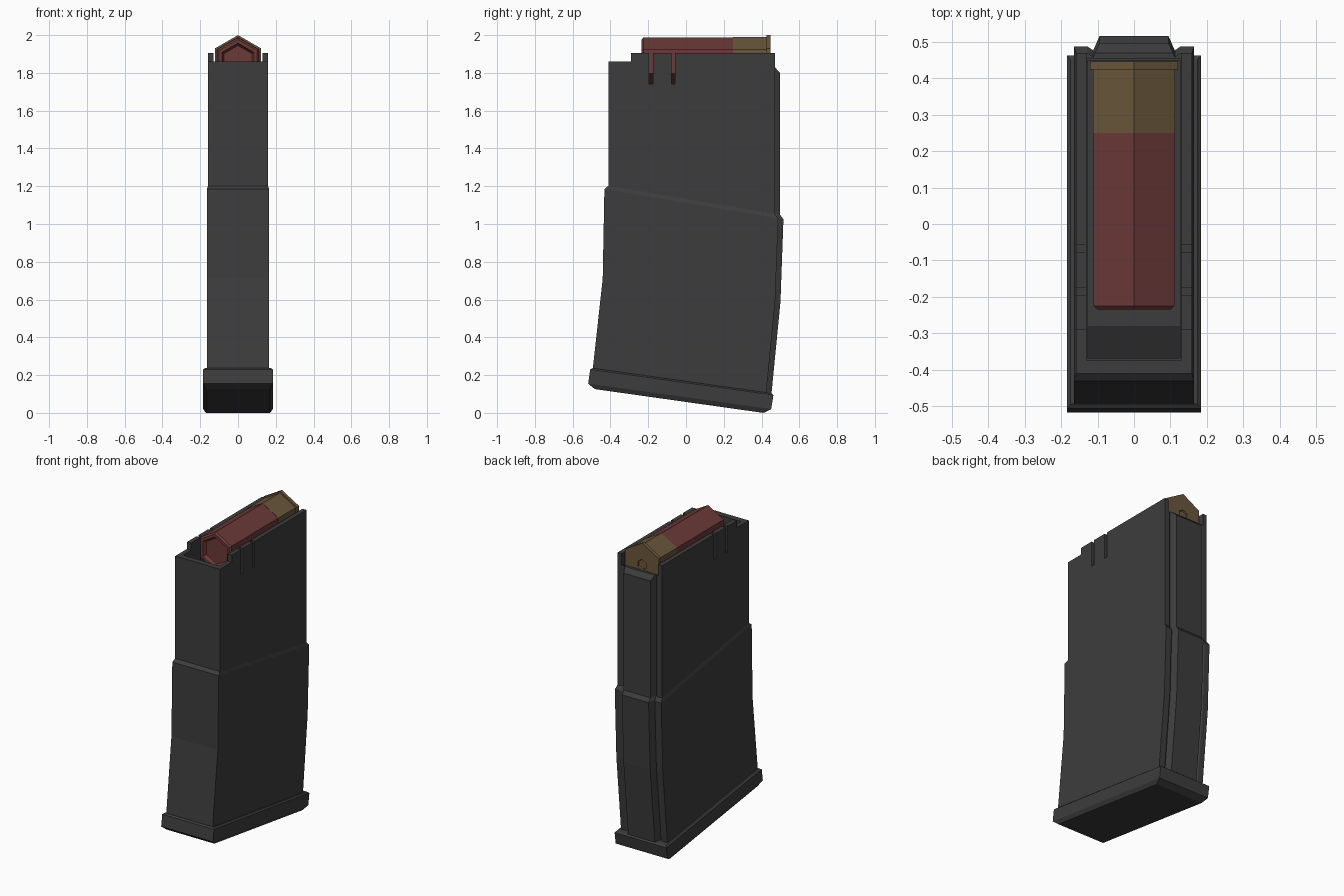
import bpy, bmesh, math

if "Cube" in bpy.data.objects:
    bpy.data.objects.remove(bpy.data.objects["Cube"])


def material(name, rgb):
    m = bpy.data.materials.new(name)
    m.diffuse_color = (*rgb, 1)
    m.use_nodes = True
    m.node_tree.nodes["Principled BSDF"].inputs["Base Color"].default_value = m.diffuse_color
    return m


GRAY = material("dark_gray", (0.046, 0.046, 0.046))
RED = material("dull_red", (0.150, 0.041, 0.041))
TAN = material("dull_brass", (0.145, 0.095, 0.045))


def loft(name, rings, mat):
    """Skin a list of equal-length point rings and cap both ends."""
    bm = bmesh.new()
    vs = [[bm.verts.new(p) for p in r] for r in rings]
    n = len(rings[0])
    for a, b in zip(vs, vs[1:]):
        for i in range(n):
            j = (i + 1) % n
            bm.faces.new((a[i], a[j], b[j], b[i]))
    bm.faces.new(vs[0][::-1])
    bm.faces.new(vs[-1])
    bmesh.ops.recalc_face_normals(bm, faces=bm.faces)
    me = bpy.data.meshes.new(name)
    bm.to_mesh(me)
    bm.free()
    me.materials.append(mat)
    ob = bpy.data.objects.new(name, me)
    bpy.context.collection.objects.link(ob)
    return ob


def section(y0, z0, y1, z1, hw, ribbed=False):
    """Slanted cross-section from front (y0,z0) to back (y1,z1); optional back rib."""
    if ribbed:
        half = [(hw, y0), (hw, y1), (0.128, y1), (0.112, y1 - 0.011), (0.095, y1 + 0.028)]
    else:
        half = [(hw, y0), (hw, y1)]
    pts = half + [(-x, y) for x, y in reversed(half)]
    return [(x, y, z0 + (z1 - z0) * (y - y0) / (y1 - y0)) for x, y in pts]


def prism(name, profile, x0, x1, mat):
    """Side profile of (y, z) points extruded along x."""
    return loft(name, [[(x, y, z) for y, z in profile] for x in (x0, x1)], mat)


def cut(ob, profile, hw):
    c = prism("cutter", profile, -hw, hw, GRAY)
    c.hide_render = True
    m = ob.modifiers.new("cut", 'BOOLEAN')
    m.operation, m.solver, m.object = 'DIFFERENCE', 'EXACT', c
    bpy.context.view_layer.objects.active = ob
    bpy.ops.object.modifier_apply(modifier=m.name)
    bpy.data.objects.remove(c)


def rect(y0, y1, z0, z1):
    return [(y0, z0), (y1, z0), (y1, z1), (y0, z1)]


# Curved body with a stepped upper section and a back rib
body = loft("magazine_body", [section(*s, True) for s in (
    (-0.496, 0.21, 0.423, 0.09, 0.165),
    (-0.441, 0.71, 0.472, 0.59, 0.165),
    (-0.432, 1.185, 0.488, 1.03, 0.165),
    (-0.411, 1.202, 0.470, 1.054, 0.159),
    (-0.411, 1.905, 0.470, 1.905, 0.159))], GRAY)

# Feed opening, back gap above the rib, front notch and side slots
cut(body, rect(-0.373, 0.453, 1.55, 2.1), 0.13)
cut(body, [(0.40, 1.83), (0.47, 1.83), (0.499, 1.80), (0.6, 1.75), (0.6, 2.1), (0.40, 2.1)], 0.13)
cut(body, rect(-0.6, -0.29, 1.86, 2.1), 0.3)
for y in (-0.185, -0.067):
    cut(body, rect(y - 0.01, y + 0.01, 1.74, 2.1), 0.3)

# Follower plate under the shell, sloping down at the front
prism("follower", [(-0.37, 1.60), (0.45, 1.60), (0.45, 1.73), (-0.28, 1.73), (-0.37, 1.68)],
      -0.128, 0.128, GRAY)

# Flared base plate with chamfered edges
loft("base_plate", [section(*s) for s in (
    (-0.483, 0.126, 0.410, 0.0, 0.170),
    (-0.518, 0.155, 0.451, 0.02, 0.184),
    (-0.507, 0.230, 0.463, 0.095, 0.184),
    (-0.495, 0.237, 0.452, 0.104, 0.174))], GRAY)


# Six-sided shell lying on the follower
def hexagon(y, r):
    return [(r * math.sin(k * math.pi / 3), y, 1.86 + r * math.cos(k * math.pi / 3))
            for k in range(6)]


loft("shell_case", [hexagon(*s) for s in (
    (-0.215, 0.085), (-0.235, 0.098), (-0.235, 0.117), (-0.225, 0.128), (0.25, 0.128))], RED)
loft("shell_head", [hexagon(*s) for s in (
    (0.25, 0.130), (0.425, 0.130), (0.425, 0.140), (0.447, 0.140),
    (0.447, 0.034), (0.438, 0.031))], TAN)
